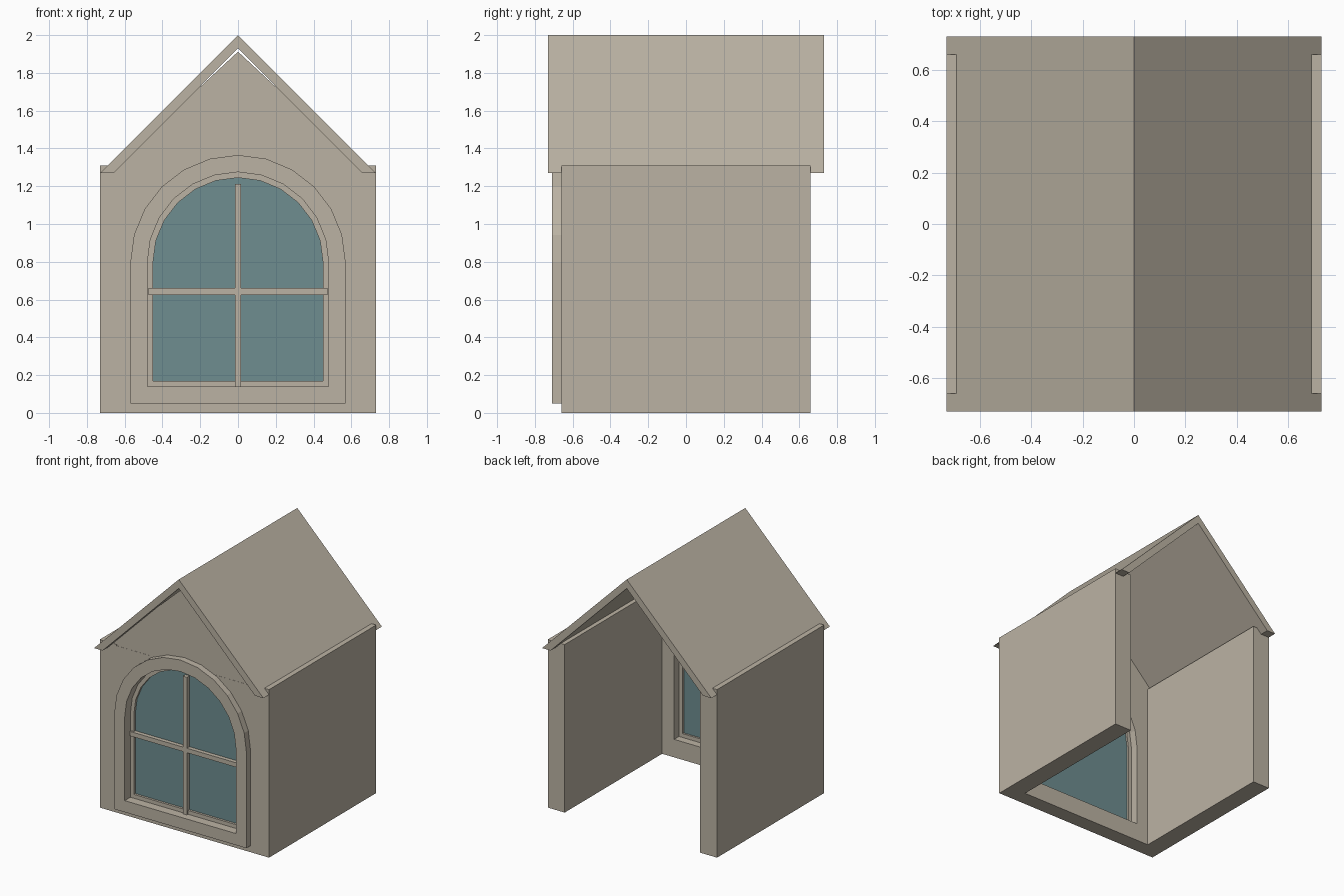
import bpy, bmesh, math
from mathutils import Vector

if "Cube" in bpy.data.objects:
    bpy.data.objects.remove(bpy.data.objects["Cube"])


def material(name, rgb):
    m = bpy.data.materials.new(name)
    m.diffuse_color = (*rgb, 1)
    m.use_nodes = True
    m.node_tree.nodes["Principled BSDF"].inputs["Base Color"].default_value = m.diffuse_color
    return m


STONE = material("warm_stone", (0.50, 0.45, 0.37))
GLASS = material("teal_glass", (0.157, 0.27, 0.28))


def prism(name, loops, y0, y1, mat=STONE):
    """Fill x-z outlines (first outer, then holes) and extrude from y0 to y1."""
    bm = bmesh.new()
    edges = []
    for pts in loops:
        vs = [bm.verts.new((x, y0, z)) for x, z in pts]
        edges += [bm.edges.new((vs[i - 1], vs[i])) for i in range(len(vs))]
    bmesh.ops.triangle_fill(bm, use_beauty=True, edges=edges)
    ext = bmesh.ops.extrude_face_region(bm, geom=bm.faces[:])
    moved = [g for g in ext["geom"] if isinstance(g, bmesh.types.BMVert)]
    bmesh.ops.translate(bm, verts=moved, vec=Vector((0, y1 - y0, 0)))
    bmesh.ops.recalc_face_normals(bm, faces=bm.faces[:])
    me = bpy.data.meshes.new(name)
    bm.to_mesh(me)
    bm.free()
    me.materials.append(mat)
    ob = bpy.data.objects.new(name, me)
    bpy.context.collection.objects.link(ob)
    return ob


def rect(x0, x1, z0, z1):
    return [(x0, z0), (x1, z0), (x1, z1), (x0, z1)]


def arch(r, bottom, spring=0.795, steps=12):
    """Round-topped window outline."""
    top = [(r * math.cos(math.pi * i / steps), spring + r * math.sin(math.pi * i / steps))
           for i in range(steps + 1)]
    return [(-r, bottom), (r, bottom)] + top


# Side walls
prism("left_wall", [rect(-0.73, -0.584, 0, 1.31)], -0.66, 0.66)
prism("right_wall", [rect(0.584, 0.73, 0, 1.31)], -0.66, 0.66)

# Front wall with arched opening, and the gable above it
prism("front_wall", [rect(-0.584, 0.584, 0, 1.30), arch(0.48, 0.14)], -0.66, -0.54)
prism("gable", [[(-0.66, 1.30), (0.66, 1.30), (0, 1.912)]], -0.659, -0.54)

# Pitched roof with level eaves
prism("roof", [[(0, 2), (0.73, 1.27), (0.657, 1.27), (0, 1.93),
                (-0.657, 1.27), (-0.73, 1.27)]], -0.73, 0.73)

# Window: outer trim, inner frame, pane and glazing bars
prism("window_trim", [arch(0.57, 0.05), arch(0.48, 0.14)], -0.71, -0.66)
prism("window_frame", [arch(0.48, 0.14), arch(0.45, 0.17)], -0.64, -0.60)
prism("window_pane", [arch(0.45, 0.17)], -0.622, -0.615, GLASS)
prism("vertical_bar", [rect(-0.017, 0.017, 0.14, 1.213)], -0.655, -0.621)
prism("horizontal_bar", [rect(-0.475, 0.475, 0.625, 0.66)], -0.654, -0.621)
